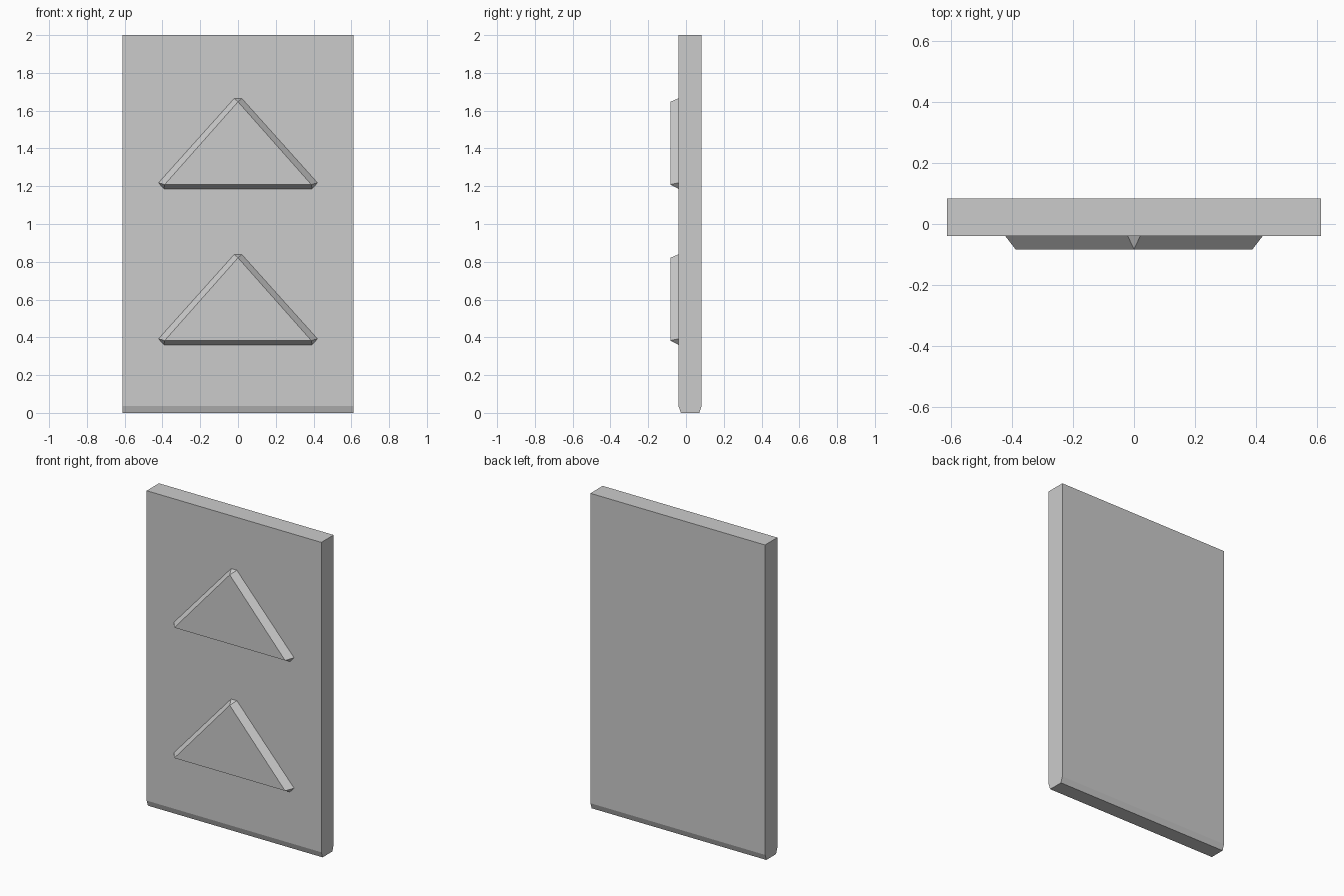
import bpy, bmesh

if "Cube" in bpy.data.objects:
    bpy.data.objects.remove(bpy.data.objects["Cube"])

BACK, FACE, FRONT = 0.083, -0.04, -0.083


def make_object(name, bm):
    bmesh.ops.recalc_face_normals(bm, faces=bm.faces)
    mesh = bpy.data.meshes.new(name)
    bm.to_mesh(mesh)
    bm.free()
    obj = bpy.data.objects.new(name, mesh)
    bpy.context.collection.objects.link(obj)
    return obj


# Slab: side profile (y, z) with chamfered foot, extruded across the width
bm = bmesh.new()
profile = [(FACE + 0.013, 0), (BACK - 0.013, 0), (BACK, 0.037),
           (BACK, 2), (FACE, 2), (FACE, 0.037)]
side = bm.faces.new([bm.verts.new((-0.612, y, z)) for y, z in profile])
ext = bmesh.ops.extrude_face_region(bm, geom=[side])
moved = [g for g in ext["geom"] if isinstance(g, bmesh.types.BMVert)]
bmesh.ops.translate(bm, verts=moved, vec=(1.224, 0, 0))
make_object("panel", bm)


# Raised triangle: six-sided base narrowing to a flat triangular front
def raised_triangle(name, z0):
    bm = bmesh.new()
    base = [bm.verts.new((x, FACE, z0 + z)) for x, z in
            [(-0.02, 0.479), (-0.421, 0.032), (-0.392, 0),
             (0.392, 0), (0.421, 0.032), (0.02, 0.479)]]
    top = [bm.verts.new((x, FRONT, z0 + z)) for x, z in
           [(0, 0.461), (-0.388, 0.023), (0.388, 0.023)]]
    bm.faces.new(top)
    for i in range(3):
        j = (i + 1) % 3
        # Sloped side, then the small corner facet
        bm.faces.new([top[i], base[2 * i], base[2 * i + 1], top[j]])
        bm.faces.new([top[j], base[2 * i + 1], base[(2 * i + 2) % 6]])
    make_object(name, bm)


raised_triangle("lower_triangle", 0.36)
raised_triangle("upper_triangle", 1.186)
